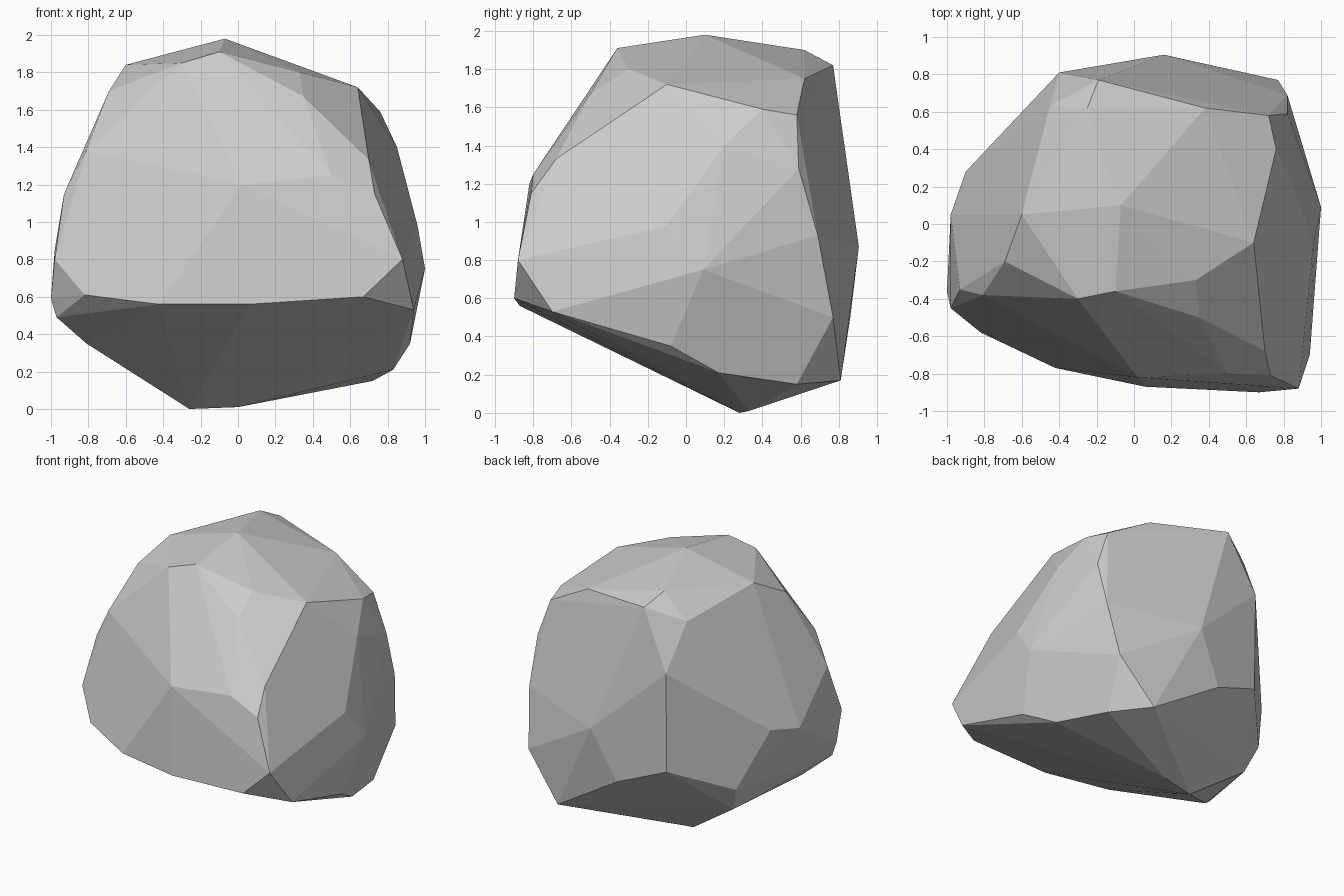
import bpy, bmesh
from math import radians

# Key corners of the boulder, grouped by side
front = [(-.82, -.58, .61), (-.42, -.77, .56), (.06, -.87, .56), (.67, -.90, .60),
         (.88, -.88, .80), (.94, -.70, .53), (.73, -.81, 1.15), (.70, -.68, 1.33),
         (.50, -.80, 1.25), (.02, -.82, 1.20), (.35, -.50, 1.67), (.33, -.30, 1.80)]
left = [(-.81, -.38, 1.38), (-.98, -.45, .80), (-1.0, -.36, .59), (-.97, -.35, .49),
        (-.81, -.21, .35), (-.93, -.35, 1.15), (-.69, -.20, 1.70), (-.98, .05, .85),
        (-.90, .28, .90)]
back = [(-.40, .81, 1.39), (-.45, .63, 1.73), (-.19, .77, 1.82), (-.73, .45, .47),
        (-.66, .38, .28), (-.03, .86, .50), (.16, .905, .87), (.50, .81, .17),
        (.77, .77, .50), (-.40, .80, .65)]
right = [(.82, .69, .93), (.82, .59, 1.28), (.72, .58, 1.56), (.38, .62, 1.75),
         (.76, .40, 1.59), (1.0, .09, .75), (.96, -.10, .98), (.85, .20, 1.40),
         (.92, -.08, .35), (.83, .17, .21), (.72, .58, .15)]
top = [(-.10, -.36, 1.91), (-.30, -.40, 1.85), (.64, -.10, 1.72), (-.60, .05, 1.84),
       (-.25, .62, 1.90), (-.07, .10, 1.98)]
base = [(-.26, .28, 0), (0, .33, .01)]

# Wrap a convex skin round the corners
bm = bmesh.new()
for co in front + left + back + right + top + base:
    bm.verts.new(co)
hull = bmesh.ops.convex_hull(bm, input=bm.verts[:])
loose = [v for v in bm.verts if not v.link_faces]
bmesh.ops.delete(bm, geom=loose, context='VERTS')

# Merge nearly flat triangles into broad chiselled facets
bmesh.ops.dissolve_limit(bm, angle_limit=radians(4), verts=bm.verts[:], edges=bm.edges[:])
bmesh.ops.recalc_face_normals(bm, faces=bm.faces[:])
for f in bm.faces:
    f.smooth = False

mesh = bpy.data.meshes.new("boulder")
bm.to_mesh(mesh)
bm.free()
bpy.context.collection.objects.link(bpy.data.objects.new("boulder", mesh))
